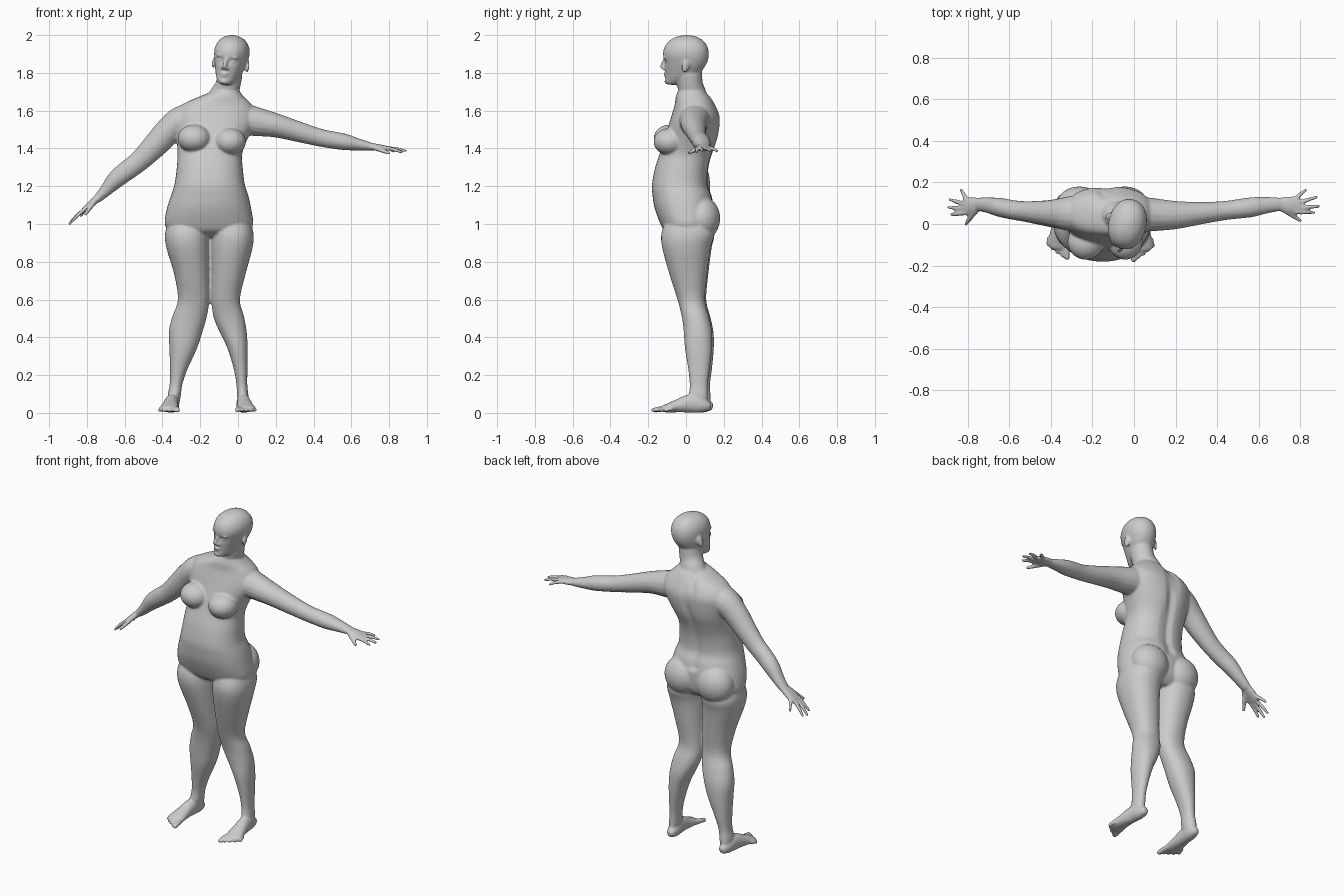
import bpy, bmesh
from math import cos, sin, pi, exp, radians, copysign
from mathutils import Vector, Matrix

bm = bmesh.new()


def spline(rows, steps=4):
    """Catmull-Rom interpolation of equal-length tuples."""
    out = []
    for i in range(len(rows) - 1):
        a, b, c, d = (rows[max(i - 1, 0)], rows[i], rows[i + 1], rows[min(i + 2, len(rows) - 1)])
        for k in range(steps):
            t = k / steps
            out.append([0.5 * (2 * q + (r - p) * t + (2 * p - 5 * q + 4 * r - s) * t * t
                               + (3 * q - p - 3 * r + s) * t ** 3) for p, q, r, s in zip(a, b, c, d)])
    return out + [list(rows[-1])]


def skin(rings):
    """Bridge rings of points into a closed skin."""
    loops = [[bm.verts.new(p) for p in ring] for ring in rings]
    n = len(loops[0])
    faces = [bm.faces.new((lo[j], lo[(j + 1) % n], hi[(j + 1) % n], hi[j]))
             for lo, hi in zip(loops, loops[1:]) for j in range(n)]
    faces += [bm.faces.new(loops[0][::-1]), bm.faces.new(loops[-1])]
    bmesh.ops.recalc_face_normals(bm, faces=faces)
    return [v for ring in loops for v in ring]


def stack(rows, power=2.2, sides=40):
    """Horizontal sections given as (z, x0, x1, y0, y1)."""
    def sq(v):
        return copysign(abs(v) ** (2 / power), v)
    angles = [2 * pi * j / sides for j in range(sides)]
    return skin([[((x0 + x1) / 2 + (x1 - x0) / 2 * sq(cos(t)),
                   (y0 + y1) / 2 + (y1 - y0) / 2 * sq(sin(t)), z) for t in angles]
                 for z, x0, x1, y0, y1 in spline(rows)])


def tube(rows, side=(0, 1, 0), sides=16):
    """Limb along a path of (x, y, z, radius along side, other radius)."""
    rows = spline(rows)
    pts = [Vector(r[:3]) for r in rows]
    rad = [r[3:] for r in rows]
    first, last = (pts[0] - pts[1]).normalized(), (pts[-1] - pts[-2]).normalized()
    pts = [pts[0] + first * rad[0][1] * 0.6] + pts + [pts[-1] + last * rad[-1][1] * 0.6]
    rad = [[r * 0.6 for r in rad[0]]] + rad + [[r * 0.6 for r in rad[-1]]]
    rings = []
    for i, (p, r) in enumerate(zip(pts, rad)):
        d = (pts[min(i + 1, len(pts) - 1)] - pts[max(i - 1, 0)]).normalized()
        u = Vector(side)
        u = (u - d * u.dot(d)).normalized()
        w = d.cross(u)
        rings.append([p + u * r[0] * cos(2 * pi * j / sides) + w * r[1] * sin(2 * pi * j / sides)
                      for j in range(sides)])
    return skin(rings)


def ball(centre, size, rot=Matrix()):
    m = Matrix.Translation(centre) @ rot @ Matrix.Diagonal((*size, 1))
    return bmesh.ops.create_uvsphere(bm, u_segments=24, v_segments=16, radius=1, matrix=m)["verts"]


# torso, with a groove down the spine
torso = stack([(.93, -.31, .0, -.06, .10), (.96, -.36, .055, -.11, .13), (1.0, -.388, .08, -.135, .145),
               (1.08, -.377, .07, -.165, .15), (1.15, -.355, .055, -.177, .138),
               (1.21, -.336, .036, -.18, .117), (1.3, -.324, .025, -.163, .122),
               (1.37, -.32, .022, -.14, .14), (1.45, -.325, .05, -.115, .168),
               (1.53, -.335, .09, -.09, .18), (1.58, -.335, .095, -.075, .177),
               (1.63, -.30, .075, -.06, .155), (1.67, -.215, .035, -.055, .13),
               (1.70, -.14, .01, -.045, .10)], 2.3)
for v in torso:
    if v.co.y > .05 and v.co.z > 1.1:
        v.co.y -= .018 * exp(-((v.co.x + .14) / .025) ** 2)

# breasts and buttocks
ball((-.232, -.085, 1.452), (.088, .087, .074))
ball((-.042, -.085, 1.436), (.084, .087, .072))
for x in (-.262, -.044):
    ball((x, .085, 1.03), (.115, .096, .115))

# legs
stack([(1.03, -.36, -.16, -.10, .12), (.95, -.386, -.153, -.128, .15), (.87, -.378, -.153, -.122, .135),
       (.735, -.338, -.152, -.08, .118), (.6, -.318, -.152, -.035, .107), (.51, -.348, -.165, -.015, .128),
       (.43, -.366, -.188, -.005, .145), (.34, -.363, -.218, .005, .147), (.23, -.36, -.268, .025, .137),
       (.15, -.362, -.295, .035, .127), (.09, -.372, -.303, .03, .13), (.03, -.37, -.315, .05, .13)])
stack([(1.03, .06, -.14, -.10, .12), (.95, .082, -.141, -.13, .15), (.87, .076, -.141, -.125, .13),
       (.735, .04, -.14, -.088, .112), (.6, .01, -.14, -.045, .10), (.51, .032, -.13, -.022, .122),
       (.43, .046, -.098, -.012, .138), (.34, .051, -.055, -.005, .137), (.23, .05, -.022, .012, .125),
       (.15, .049, -.008, .02, .115), (.09, .055, -.005, .017, .115), (.03, .05, .005, .03, .115)])


# feet with toes
def foot(x, y, drift, out):
    def at(t, z, ra, rb):
        return (x + drift * t, y - .25 * t, z, ra, rb)
    tube([at(0, .035, .027, .028), at(.14, .042, .035, .042), at(.36, .05, .037, .05),
          at(.62, .038, .043, .036), at(.84, .026, .051, .024), at(.95, .021, .047, .018)], (1, 0, 0))
    bx, by = x + drift * .9, y - .25 * .88
    for k in range(5):
        off = out * (-.038 + .02 * k)
        length = .07 - .002 * k - .0016 * k * k
        r = .015 if k == 0 else .0105
        base = by + .008 * k
        tube([(bx + off, base, .022, r, r), (bx + off * 1.08, base - length * .5, .02, r, r),
              (bx + off * 1.15, base - length, .013, r, r * .85)], (1, 0, 0), 10)


foot(-.342, .125, -.026, -1)
foot(.022, .115, .022, 1)

# arms
tube([(-.20, .05, 1.565, .09, .085), (-.30, .05, 1.545, .085, .08), (-.375, .05, 1.485, .07, .072),
      (-.44, .053, 1.415, .06, .066), (-.52, .06, 1.335, .05, .056), (-.585, .068, 1.285, .047, .053),
      (-.645, .08, 1.237, .046, .048), (-.70, .09, 1.178, .038, .033), (-.745, .095, 1.133, .033, .023)])
tube([(-.02, .05, 1.565, .09, .09), (.09, .045, 1.543, .08, .078), (.2, .043, 1.522, .068, .064),
      (.325, .053, 1.487, .054, .054), (.44, .065, 1.456, .046, .047), (.56, .08, 1.435, .048, .044),
      (.63, .09, 1.422, .041, .033), (.70, .095, 1.410, .033, .022)])


# hands
def hand(wrist, knuckles, tips, thumb):
    w, k = Vector(wrist), Vector(knuckles)
    mid = w.lerp(k, .55)
    tube([(*w, .031, .02), (*mid, .041, .018), (*k, .044, .013)])
    for i, tip in enumerate(tips):
        a, b = k + Vector((0, .034 - .0225 * i, 0)), Vector(tip)
        a -= (k - w) * (.12 if i in (0, 3) else 0)
        c = a.lerp(b, .5) + Vector((0, 0, .004))
        tube([(*a, .012, .012), (*c, .0105, .0105), (*b, .008, .008)], sides=10)
    a, b = w.lerp(k, .25) - Vector((0, .018, 0)), Vector(thumb)
    tube([(*a, .018, .016), (*a.lerp(b, .55), .013, .013), (*b, .009, .009)], sides=10)


hand((.69, .095, 1.411), (.79, .09, 1.40),
     [(.827, .165, 1.385), (.88, .13, 1.388), (.89, .085, 1.387), (.868, .055, 1.38)], (.80, .015, 1.375))
hand((-.735, .095, 1.143), (-.815, .085, 1.076),
     [(-.832, .165, 1.04), (-.888, .118, 1.008), (-.893, .08, 1.0), (-.88, .045, 1.012)], (-.81, -.002, 1.05))

# neck
tube([(-.10, .055, 1.62, .09, .07), (-.075, .04, 1.68, .076, .07), (-.053, .022, 1.735, .066, .068),
      (-.04, .015, 1.80, .065, .07)], (1, 0, 0), 24)

# head: skull with eye hollows, built upright on the chin
head = stack([(0, -.026, .026, -.104, -.045), (.014, -.042, .042, -.111, -.01), (.05, -.062, .062, -.109, .06),
              (.09, -.075, .075, -.112, .095), (.13, -.085, .085, -.118, .116), (.17, -.091, .091, -.122, .121),
              (.205, -.086, .086, -.112, .114), (.235, -.069, .069, -.087, .093),
              (.255, -.043, .043, -.05, .06), (.265, -.008, .008, -.005, .02)], 2.15, 64)
for v in head:
    if v.co.y < 0:
        for sx in (-1, 1):
            v.co.y += .017 * exp(-((v.co.x - sx * .034) / .018) ** 2 - ((v.co.z - .125) / .012) ** 2)

# nose, lips, chin, eyes, brows and ears
head += tube([(0, -.112, .135, .009, .01), (0, -.124, .11, .010, .011), (0, -.131, .09, .013, .011)], (1, 0, 0))
head += ball((0, -.109, .057), (.024, .012, .006)) + ball((0, -.107, .045), (.021, .012, .007))
head += ball((0, -.103, .015), (.022, .014, .014))
for sx in (-1, 1):
    head += ball((sx * .013, -.117, .084), (.009, .011, .008))
    head += ball((sx * .034, -.093, .124), (.016, .013, .009))
    head += ball((sx * .034, -.103, .147), (.026, .012, .006))
    head += ball((sx * .091, .018, .11), (.008, .02, .034),
                 Matrix.Rotation(sx * radians(20), 4, 'Z') @ Matrix.Rotation(radians(-12), 4, 'X'))
pose = (Matrix.Translation((-.056, .0, 1.737)) @ Matrix.Rotation(radians(8), 4, 'Y')
        @ Matrix.Rotation(radians(-13), 4, 'Z'))
bmesh.ops.transform(bm, matrix=pose, verts=head)

# flat soles
for v in bm.verts:
    v.co.z = max(v.co.z, .001)

# fuse everything into one smooth body
mesh = bpy.data.meshes.new("body")
bm.to_mesh(mesh)
bm.free()
body = bpy.data.objects.new("body", mesh)
bpy.context.collection.objects.link(body)
fuse = body.modifiers.new("fuse", 'REMESH')
fuse.mode = 'VOXEL'
fuse.voxel_size = .0065
fuse.use_smooth_shade = True
soften = body.modifiers.new("soften", 'SMOOTH')
soften.factor = .5
soften.iterations = 5
